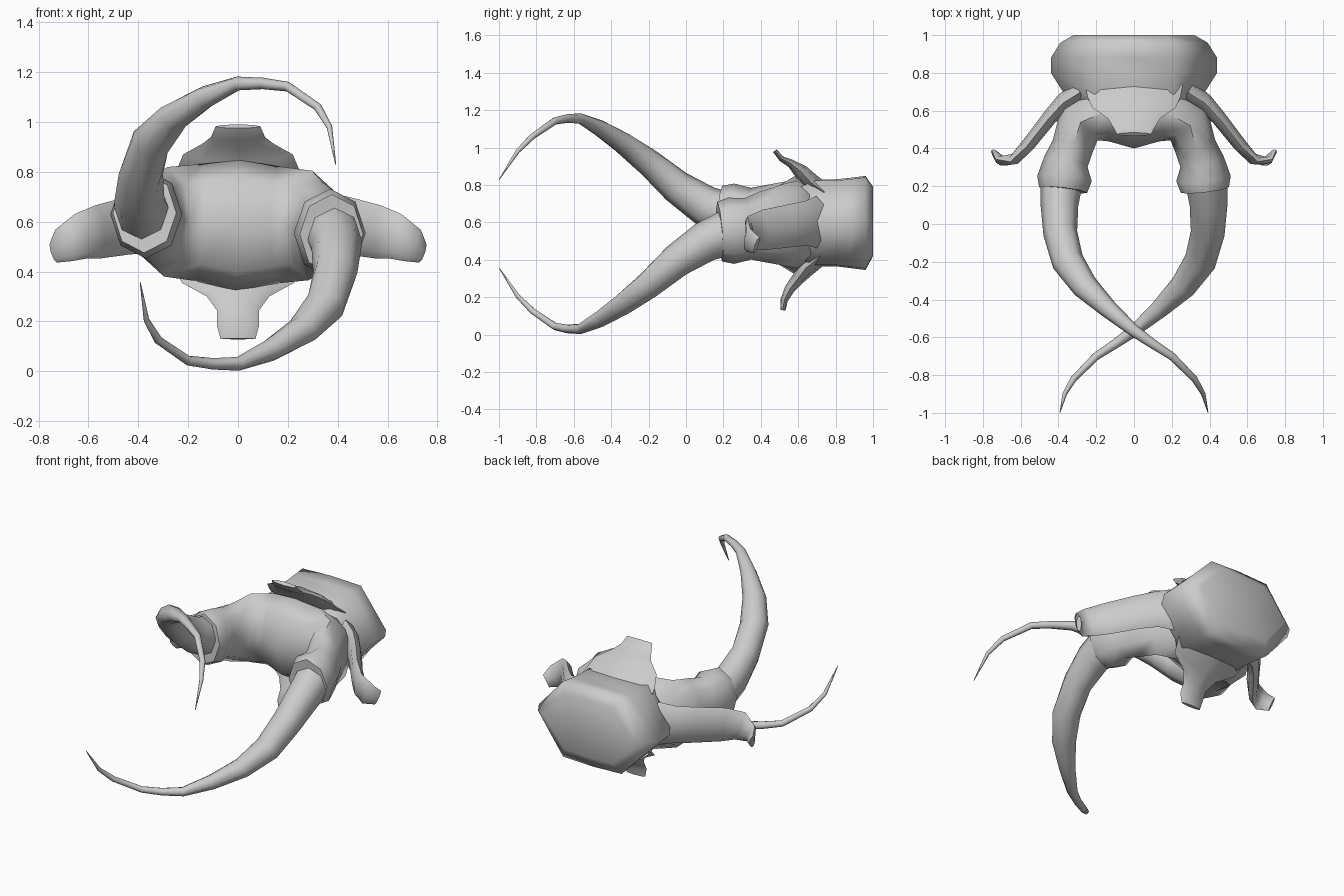
import bpy, bmesh, math
from mathutils import Vector

if "Cube" in bpy.data.objects:
    bpy.data.objects.remove(bpy.data.objects["Cube"])

CZ = 1.185  # twice the height of the centre axis, used for half-turn symmetry


def loft(name, rings, angle=60):
    """Skin a list of equal-length point rings and cap both ends."""
    bm = bmesh.new()
    vs = [[bm.verts.new(p) for p in r] for r in rings]
    n = len(vs[0])
    for r0, r1 in zip(vs, vs[1:]):
        for i in range(n):
            bm.faces.new((r0[i], r0[(i + 1) % n], r1[(i + 1) % n], r1[i]))
    for r in (vs[0], vs[-1]):
        c = bm.verts.new(sum((v.co for v in r), Vector()) / n)
        for i in range(n):
            bm.faces.new((r[i], r[(i + 1) % n], c))
    bmesh.ops.recalc_face_normals(bm, faces=bm.faces)
    me = bpy.data.meshes.new(name)
    bm.to_mesh(me)
    bm.free()
    ob = bpy.data.objects.new(name, me)
    bpy.context.collection.objects.link(ob)
    bpy.ops.object.select_all(action='DESELECT')
    ob.select_set(True)
    bpy.context.view_layer.objects.active = ob
    bpy.ops.object.shade_smooth_by_angle(angle=math.radians(angle))
    return ob


def sweep(name, rows, up=(0, 0, 1), n=8, angle=65):
    """Rows are x, y, z, half size sideways, half size along 'up'."""
    up = Vector(up)
    pts = [Vector(r[:3]) for r in rows]
    rings = []
    for i, r in enumerate(rows):
        t = (pts[min(i + 1, len(pts) - 1)] - pts[max(i - 1, 0)]).normalized()
        side = t.cross(up).normalized()
        u = side.cross(t)
        rings.append([pts[i] + side * r[3] * math.cos(a) + u * r[4] * math.sin(a)
                      for a in (2 * math.pi * k / n for k in range(n))])
    return loft(name, rings, angle)


def half_turn(rows):
    return [(-x, y, CZ - z, *s) for x, y, z, *s in rows]


# Rear block: smooth-shaded hexagonal hull with a softened back edge
def hull_ring(y, hw, zt, zb, flat=.21):
    h, m = (zt - zb) / 2, (zt + zb) / 2
    half = [(0, 1), (flat / hw, .97), (1, .02), (flat / hw, -.97), (0, -1)]
    pts = [Vector((x * hw, y, m + z * h)) for x, z in half]
    return pts + [Vector((-p.x, p.y, p.z)) for p in pts[3:0:-1]]


loft("rear_block", [hull_ring(1.0, .32, .79, .42, .17),
                    hull_ring(.96, .39, .848, .345),
                    hull_ring(.88, .44, .838, .355),
                    hull_ring(.80, .44, .83, .365),
                    hull_ring(.69, .37, .83, .365),
                    hull_ring(.60, .32, .79, .40)], 85)

# Arched yoke carrying both horn sockets
socket = [(.16, .595, .588, .16, .235), (.29, .53, .585, .13, .22),
          (.325, .41, .575, .11, .19), (.36, .33, .565, .118, .165),
          (.368, .24, .555, .145, .178), (.375, .18, .55, .128, .16)]
yoke = half_turn(socket)[::-1] + [(0, .58, .585, .18, .262)] + socket
sweep("socket_yoke", yoke)

# Curved horns, the second a half turn of the first
horn = [(-.38, .25, .63, .115, .125), (-.395, .1, .69, .1, .108), (-.39, -.05, .79, .09, .09),
        (-.35, -.2, .92, .085, .075), (-.26, -.33, 1.02, .07, .06), (-.13, -.455, 1.10, .048, .046),
        (0, -.565, 1.155, .032, .028), (.1, -.635, 1.155, .025, .023), (.2, -.70, 1.142, .021, .02),
        (.32, -.82, 1.06, .017, .017), (.367, -.9, .98, .012, .012), (.392, -.998, .83, .002, .002)]
sweep("horn_upper", horn)
sweep("horn_lower", half_turn(horn))

# Side flaps, drooping and curling at the tips
for s, side in ((1, "right"), (-1, "left")):
    flap = [(.28, .70, .60, .06, .14), (.37, .645, .595, .05, .12), (.45, .56, .582, .04, .115),
            (.56, .42, .56, .036, .108), (.63, .345, .542, .03, .094),
            (.70, .333, .505, .025, .072), (.74, .378, .478, .015, .046)]
    sweep("side_flap_" + side, [(s * x, y, z, w, h) for x, y, z, w, h in flap])

# Crest flap above and tongue flap below
crest = [(0, .74, .76, .05, .26), (0, .67, .81, .05, .245), (0, .615, .87, .04, .22),
         (0, .56, .915, .022, .14), (0, .51, .94, .015, .108), (0, .475, .983, .012, .09)]
sweep("crest_flap", crest, up=(1, 0, 0))
tongue = [(0, .72, .42, .05, .26), (0, .64, .355, .05, .225), (0, .60, .30, .035, .125),
          (0, .555, .245, .028, .085), (0, .525, .185, .02, .085), (0, .518, .13, .014, .07)]
sweep("tongue_flap", tongue, up=(1, 0, 0))
